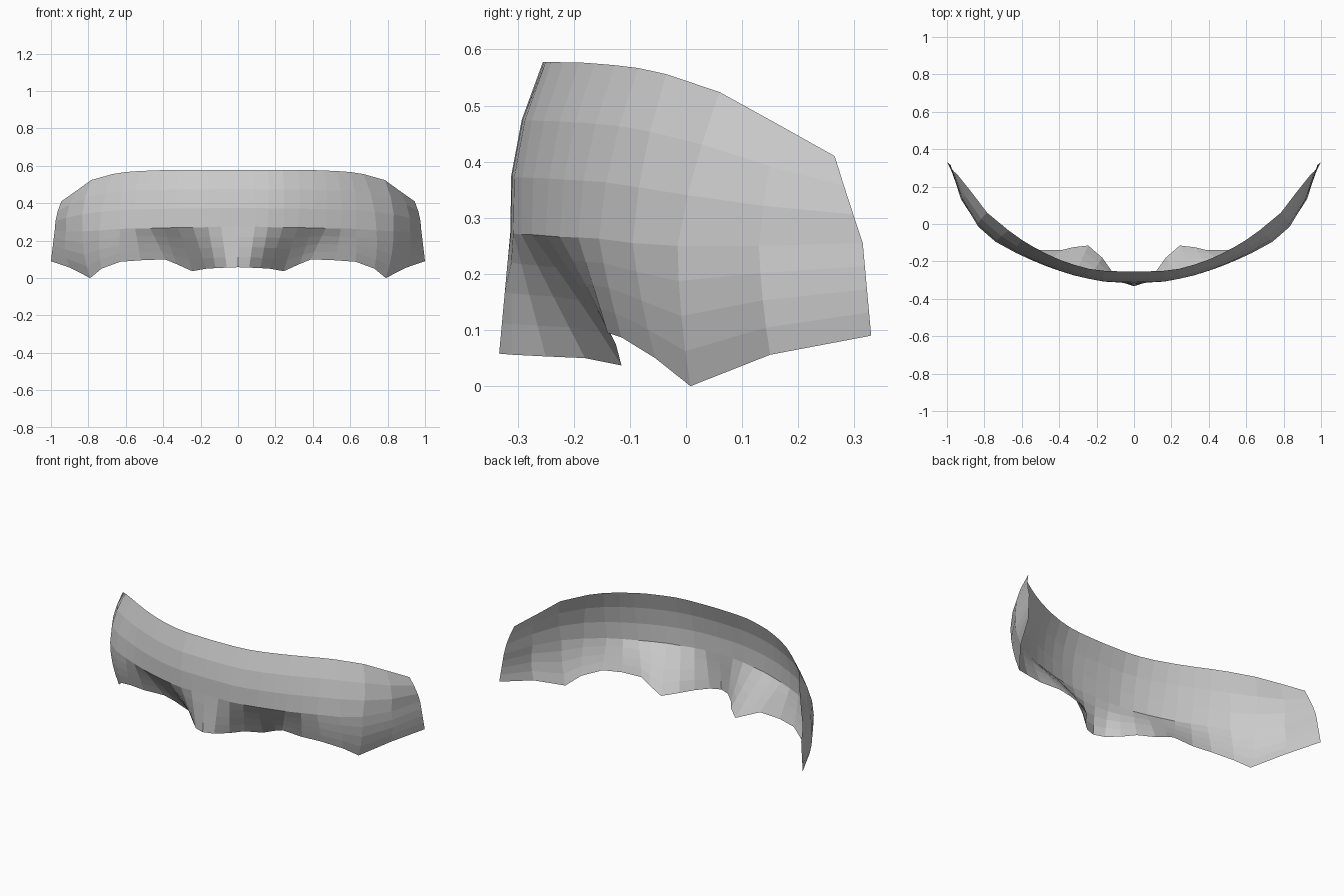
import bpy
from mathutils import Vector

# Half-width guide rails, centre line to temple
bottom = [(0, -.333, .058), (.06, -.31, .056), (.12, -.25, .053), (.17, -.18, .05),
          (.245, -.115, .037), (.33, -.125, .075), (.39, -.14, .1), (.52, -.14, .095),
          (.63, -.115, .087), (.73, -.055, .05), (.79, .008, 0), (.9, .15, .056), (1, .33, .09)]
ridge = [(0, -.313, .275), (.09, -.312, .275), (.16, -.308, .272), (.24, -.293, .27),
         (.32, -.275, .27), (.4, -.25, .268), (.47, -.225, .266), (.55, -.192, .265),
         (.63, -.155, .263), (.74, -.095, .255), (.832, -.015, .25), (.92, .13, .25), (.98, .315, .255)]
top = [(0, -.255, .578), (.08, -.253, .578), (.16, -.25, .578), (.24, -.24, .578),
       (.32, -.218, .577), (.4, -.19, .577), (.46, -.163, .575), (.53, -.127, .572),
       (.6, -.085, .567), (.67, -.035, .556), (.785, .06, .524), (.865, .165, .466), (.945, .265, .41)]


def between(a, b, t, bulge):
    """Point from a to b, pushed outward in the horizontal plane."""
    p = Vector(a).lerp(Vector(b), t)
    out = Vector((p.x, p.y - .35, 0)).normalized()
    return p + out * bulge * 4 * t * (1 - t)


# Rows of points: eye sockets and nose bridge below the ridge, forehead above it
socket = [0, 0, 0, 0, -.004, -.004, -.003, 0, .004, .008, .012, .014, 0]
rows = []
for t in (0, .25, .5, .75):
    rows.append([between(b, r, t, s) for b, r, s in zip(bottom, ridge, socket)])
for t in (0, .33, .66, 1):
    rows.append([between(r, u, t, .02 if j < 12 else .008)
                 for j, (r, u) in enumerate(zip(ridge, top))])

n = len(bottom)
for row in rows:
    row[0].x = 0
verts = [p for row in rows for p in row]
faces = [(i * n + j, i * n + j + 1, (i + 1) * n + j + 1, (i + 1) * n + j)
         for i in range(len(rows) - 1) for j in range(n - 1)]

# Open brow shell, mirrored across the centre
mesh = bpy.data.meshes.new("brow_shell")
mesh.from_pydata(verts, [], faces)
brow = bpy.data.objects.new("brow_shell", mesh)
bpy.context.collection.objects.link(brow)
mirror = brow.modifiers.new("mirror", 'MIRROR')
mirror.use_clip = True
